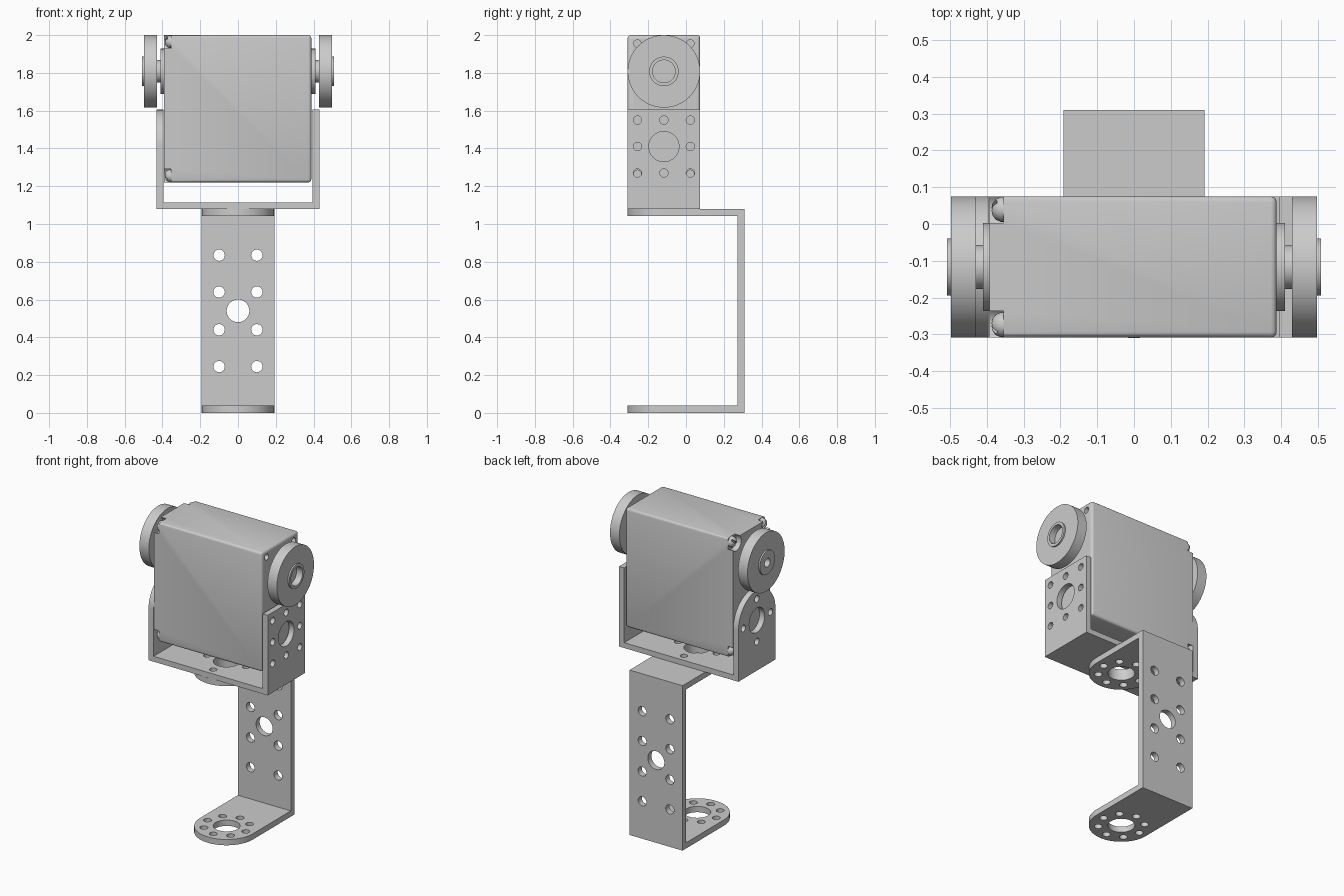
import bpy, bmesh, math
from mathutils import Matrix, Vector

if "Cube" in bpy.data.objects:
    bpy.data.objects.remove(bpy.data.objects["Cube"])

CY = -0.117            # y of the servo and hole-pattern axis
R = 0.192              # half width of the brackets


def finish(name, bm):
    bmesh.ops.recalc_face_normals(bm, faces=bm.faces[:])
    me = bpy.data.meshes.new(name)
    bm.to_mesh(me)
    bm.free()
    ob = bpy.data.objects.new(name, me)
    bpy.context.collection.objects.link(ob)
    return ob


def smooth(ob):
    bpy.ops.object.select_all(action='DESELECT')
    ob.select_set(True)
    bpy.context.view_layer.objects.active = ob
    bpy.ops.object.shade_smooth_by_angle(angle=math.radians(30))


def add_cyl(bm, center, axis, r, depth, seg=32):
    rot = Vector((0, 0, 1)).rotation_difference(Vector(axis)).to_matrix().to_4x4()
    bmesh.ops.create_cone(bm, cap_ends=True, segments=seg, radius1=r, radius2=r,
                          depth=depth, matrix=Matrix.Translation(center) @ rot)


def cut(ob, bm):
    cutter = finish("cutter", bm)
    cutter.hide_render = True
    mod = ob.modifiers.new("cut", 'BOOLEAN')
    mod.operation, mod.solver, mod.object = 'DIFFERENCE', 'EXACT', cutter
    bpy.context.view_layer.objects.active = ob
    bpy.ops.object.modifier_apply(modifier=mod.name)
    bpy.data.objects.remove(cutter)


def prism(points, push):
    """Extrude a closed profile along a vector."""
    bm = bmesh.new()
    f = bm.faces.new([bm.verts.new(p) for p in points])
    ext = bmesh.ops.extrude_face_region(bm, geom=[f])
    bmesh.ops.translate(bm, vec=push,
                        verts=[v for v in ext['geom'] if isinstance(v, bmesh.types.BMVert)])
    bmesh.ops.recalc_face_normals(bm, faces=bm.faces[:])
    return bm


def round_edges(bm, test, size, seg):
    edges = [e for e in bm.edges if test(e)]
    bmesh.ops.bevel(bm, geom=edges, offset=size, offset_type='OFFSET', segments=seg,
                    profile=0.5, affect='EDGES', clamp_overlap=False)


def lathe(name, profile, y, z, sign, seg=64):
    """Turn (x, radius) points around an axis parallel to x."""
    bm = bmesh.new()
    vs = [bm.verts.new((sign * x, y, z + r)) for x, r in profile]
    es = [bm.edges.new(p) for p in zip(vs, vs[1:])]
    bmesh.ops.spin(bm, geom=vs + es, cent=(0, y, z), axis=(1, 0, 0),
                   angle=2 * math.pi, steps=seg)
    bmesh.ops.remove_doubles(bm, verts=bm.verts[:], dist=1e-5)
    return finish(name, bm)


def ring(n, r):
    return [(r * math.cos(2 * math.pi * i / n), r * math.sin(2 * math.pi * i / n)) for i in range(n)]


# lower C bracket with two round-ended flanges
t, h, y0, y1 = 0.038, 1.08, -0.31, 0.31
prof = [(y0, 0), (y1, 0), (y1, h), (y0, h), (y0, h - t), (y1 - t, h - t), (y1 - t, t), (y0, t)]
bm = prism([(-R, y, z) for y, z in prof], (2 * R, 0, 0))
round_edges(bm, lambda e: all(abs(v.co.y - y0) < 1e-4 for v in e.verts)
            and abs(e.verts[0].co.x - e.verts[1].co.x) < 1e-4, R - 0.001, 24)
lower = finish("lower_bracket", bm)
holes = bmesh.new()
for z in (0.02, h - 0.02):
    add_cyl(holes, (0, CY, z), (0, 0, 1), 0.08, 0.1, 48)
    for a, b in ring(8, 0.138):
        add_cyl(holes, (a, CY + b, z), (0, 0, 1), 0.024, 0.1)
add_cyl(holes, (0, 0.29, 0.54), (0, 1, 0), 0.06, 0.1, 48)
for x in (-0.1, 0.1):
    for z in (0.245, 0.44, 0.64, 0.835):
        add_cyl(holes, (x, 0.29, z), (0, 1, 0), 0.03, 0.1)
cut(lower, holes)
smooth(lower)

# upper U bracket: left wall rounded, right wall square
w, zb, zt, t = 0.432, 1.08, 1.605, 0.037
prof = [(-w, zb), (w, zb), (w, zt), (w - t, zt), (w - t, zb + 0.035),
        (-w + t, zb + 0.035), (-w + t, zt), (-w, zt)]
bm = prism([(x, CY - R, z) for x, z in prof], (0, 2 * R, 0))
round_edges(bm, lambda e: all(abs(v.co.z - zt) < 1e-4 and v.co.x < 0 for v in e.verts)
            and abs(e.verts[0].co.y - e.verts[1].co.y) < 1e-4, R - 0.001, 24)
upper = finish("upper_bracket", bm)
holes = bmesh.new()
for s in (-1, 1):
    add_cyl(holes, (s * 0.415, CY, 1.41), (1, 0, 0), 0.08, 0.1, 48)
for a in (-0.14, 0, 0.14):
    for b in (-0.14, 0, 0.14):
        if a or b:
            add_cyl(holes, (0.415, CY + a, 1.41 + b), (1, 0, 0), 0.022, 0.1)
add_cyl(holes, (0, CY, 1.1), (0, 0, 1), 0.08, 0.1, 48)
for a, b in ring(4, 0.14):
    add_cyl(holes, (-0.415, CY + a, 1.41 + b), (1, 0, 0), 0.022, 0.1)
    add_cyl(holes, (a, CY + b, 1.1), (0, 0, 1), 0.022, 0.1)
cut(upper, holes)
smooth(upper)

# servo body with screw pockets on the left and bolt holes on the right
xl, xr, zl, zh = -0.393, 0.388, 1.22, 2.0
yl, yh = CY - R, CY + R
bm = prism([(xl, yl, zl), (xl, yh, zl), (xl, yh, zh), (xl, yl, zh)], (xr - xl, 0, 0))
round_edges(bm, lambda e: any(v.co.x > 0 for v in e.verts), 0.016, 3)
body = finish("servo_body", bm)
corners = [(y, z) for y in (-1, 1) for z in (-1, 1)]
zm, hz = (zl + zh) / 2, (zh - zl) / 2
holes = bmesh.new()
for a, b in corners:
    add_cyl(holes, (-0.4, CY + a * (R - 0.035), zm + b * (hz - 0.035)), (1, 0, 0), 0.051, 0.09)
    add_cyl(holes, (xr, CY + a * 0.14, zm + b * (hz - 0.045)), (1, 0, 0), 0.02, 0.12, 24)
cut(body, holes)
smooth(body)

# slotted screws in the pockets
dome = [(0.34, 0), (0.34, 0.034), (0.362, 0.034), (0.376, 0.028), (0.385, 0.016), (0.388, 0)]
for i, (a, b) in enumerate(corners):
    y, z = CY + a * (R - 0.035), zm + b * (hz - 0.035)
    screw = lathe(f"screw_{i + 1}", dome, y, z, -1, 24)
    slot = bmesh.new()
    bmesh.ops.create_cube(slot, size=1, matrix=Matrix.Translation((-0.39, y, z))
                          @ Matrix.Rotation(a * b * math.pi / 4, 4, 'X')
                          @ Matrix.Diagonal((0.036, 0.1, 0.012, 1)))
    cut(screw, slot)
    smooth(screw)

# output boss, shaft and round horn on each side
for side, s, x_end, bore in (("right", 1, 0.508, 0.06), ("left", -1, 0.508, 0.028)):
    smooth(lathe(f"{side}_boss", [(0.37, 0), (0.37, 0.12), (0.41, 0.12), (0.41, 0)], CY, 1.808, s))
    smooth(lathe(f"{side}_horn", [
        (0.405, 0), (0.405, 0.06), (0.43, 0.06), (0.43, R), (0.498, R), (0.498, 0.078),
        (x_end, 0.078), (x_end, bore), (0.465, bore), (0.465, 0)], CY, 1.808, s))
